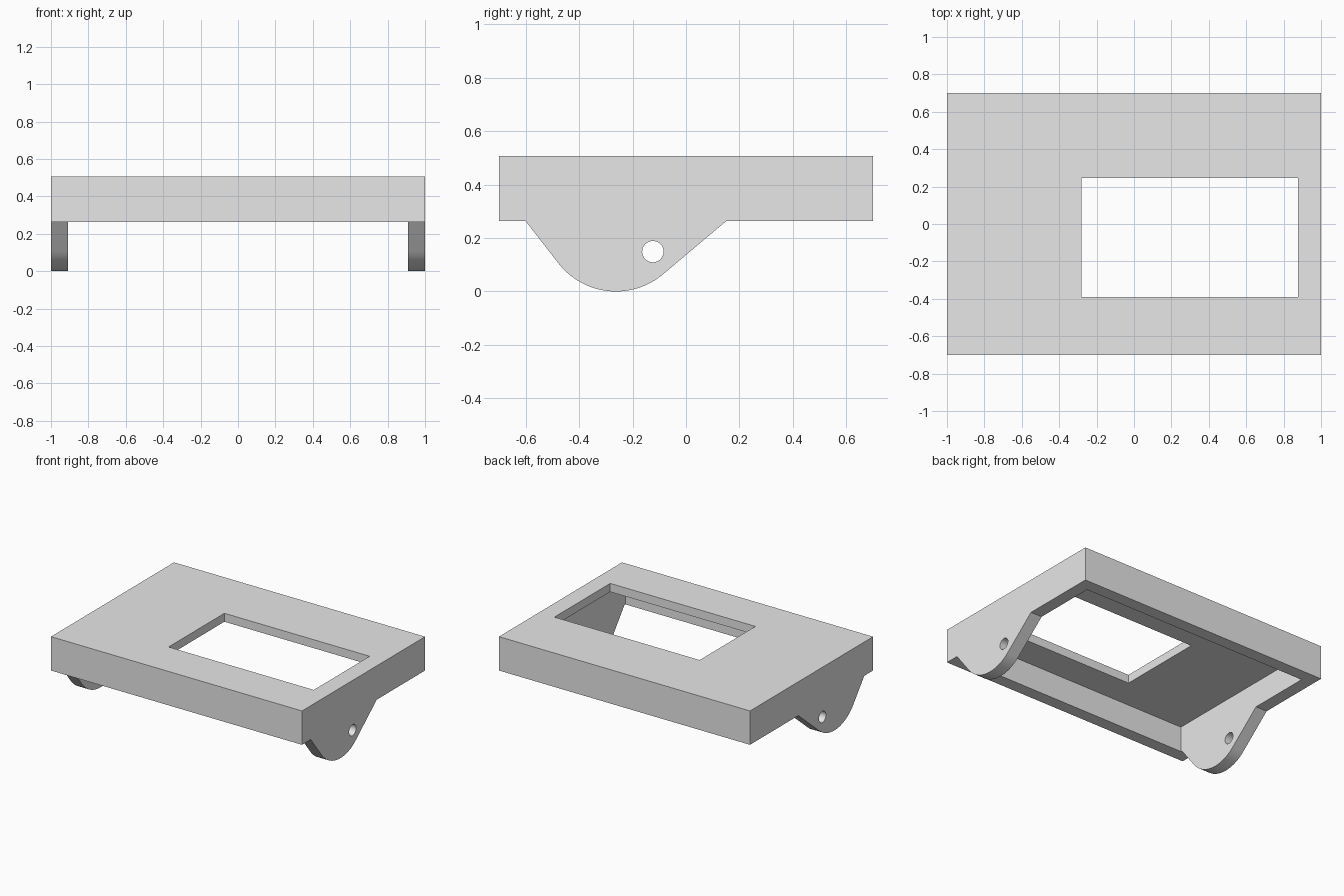
import bpy, bmesh, math
from mathutils import Matrix, Vector

if "Cube" in bpy.data.objects:
    bpy.data.objects.remove(bpy.data.objects["Cube"])

HALF_Y, TOP, RIM = 0.7, 0.507, 0.263     # frame depth, top and lower rim
WALL, CEILING = 0.09, 0.446              # wall thickness, underside of the deck
LUG_Y, LUG_R = -0.262, 0.273             # centre and radius of the lug's round end

grey = bpy.data.materials.new("plain grey")
grey.use_nodes = True
grey.diffuse_color = (0.8, 0.8, 0.8, 1)
grey.node_tree.nodes["Principled BSDF"].inputs["Base Color"].default_value = (0.8, 0.8, 0.8, 1)


def make_object(name, bm):
    bmesh.ops.recalc_face_normals(bm, faces=bm.faces)
    mesh = bpy.data.meshes.new(name)
    bm.to_mesh(mesh)
    bm.free()
    mesh.materials.append(grey)
    obj = bpy.data.objects.new(name, mesh)
    bpy.context.scene.collection.objects.link(obj)
    return obj


def box(name, low, high):
    low, high = Vector(low), Vector(high)
    bm = bmesh.new()
    bmesh.ops.create_cube(bm, size=1, matrix=Matrix.Translation((low + high) / 2)
                          @ Matrix.Diagonal((*(high - low), 1)))
    return make_object(name, bm)


def cut(target, cutter):
    mod = target.modifiers.new(cutter.name, 'BOOLEAN')
    mod.operation, mod.solver, mod.object = 'DIFFERENCE', 'EXACT', cutter
    bpy.ops.object.modifier_apply(modifier=mod.name)
    bpy.data.objects.remove(cutter)


# Side outline: frame wall with a rounded lug below, extruded over the full width
outline = [(-HALF_Y, TOP), (-HALF_Y, RIM), (-0.6, RIM)]
for i in range(33):
    a = math.radians(-52 + 92 * i / 32)
    outline.append((LUG_Y + LUG_R * math.sin(a), LUG_R * (1 - math.cos(a))))
outline += [(0.15, RIM), (HALF_Y, RIM), (HALF_Y, TOP)]
bm = bmesh.new()
side = bm.faces.new([bm.verts.new((-1, y, z)) for y, z in outline])
new = bmesh.ops.extrude_face_region(bm, geom=[side])["geom"]
bmesh.ops.translate(bm, vec=(2, 0, 0), verts=[v for v in new if isinstance(v, bmesh.types.BMVert)])
frame = make_object("frame_with_lugs", bm)
bpy.context.view_layer.objects.active = frame
frame.select_set(True)

# Space between the lugs, hollow underside and deck window
inner = 1 - WALL
cut(frame, box("lug_gap", (-inner, -1, -0.2), (inner, 1, RIM)))
cut(frame, box("cavity", (-inner, WALL - HALF_Y, -0.2), (inner, HALF_Y - WALL, CEILING)))
cut(frame, box("window", (-0.28, -0.39, 0.3), (0.877, 0.245, 0.7)))

# Pin holes through both lugs
bm = bmesh.new()
bmesh.ops.create_cone(bm, cap_ends=True, segments=32, radius1=0.04, radius2=0.04, depth=3,
                      matrix=Matrix.Translation((0, -0.124, 0.149)) @ Matrix.Rotation(math.pi / 2, 4, 'Y'))
cut(frame, make_object("pin_hole", bm))

bpy.ops.object.shade_smooth_by_angle(angle=math.radians(30))
